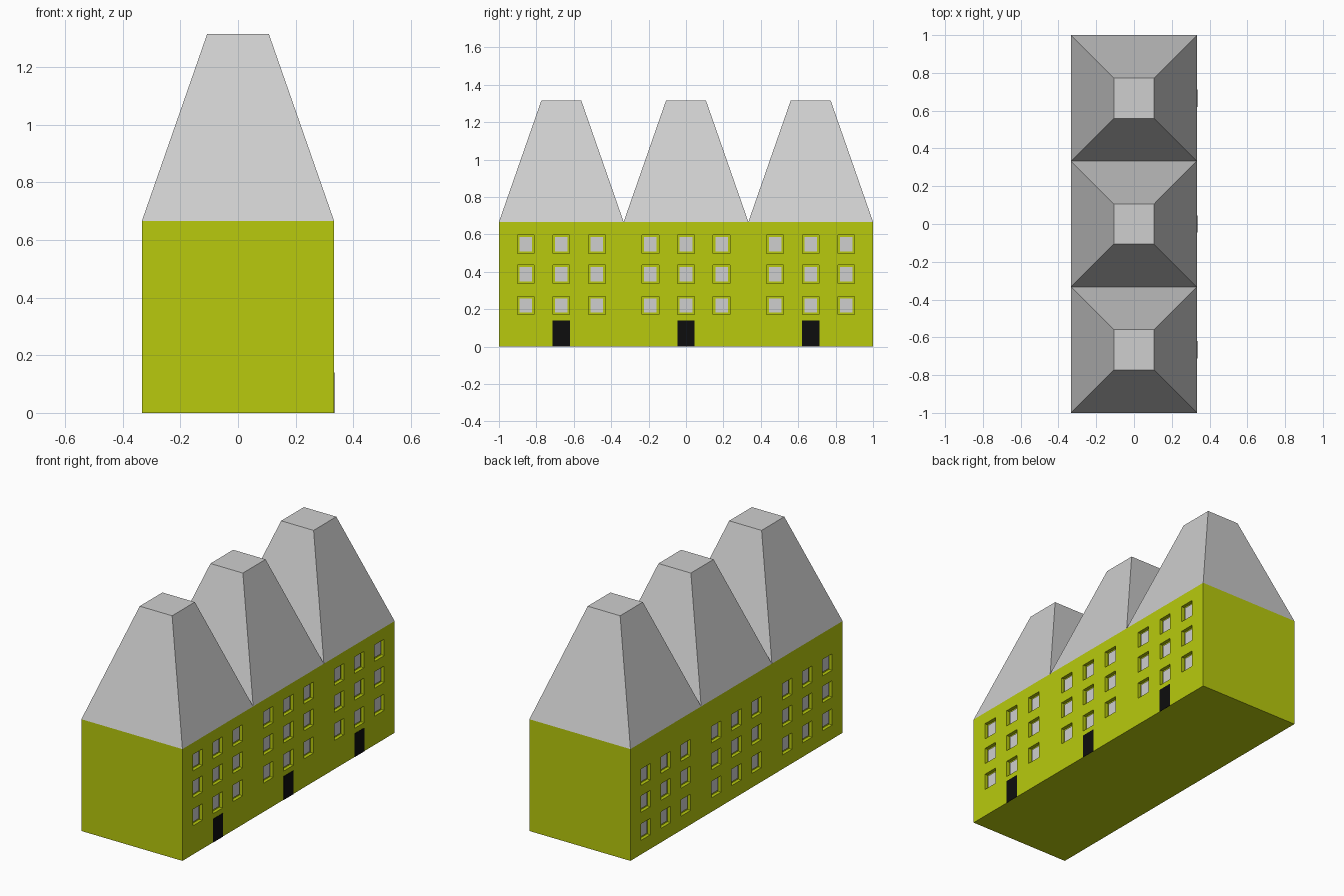
import bpy
import math

cube = bpy.data.objects.get("Cube")
if cube:
    bpy.data.objects.remove(cube, do_unlink=True)

HALF = 1 / 3       # half the width of one house
WALL_TOP = 2 / 3
ROOF_TOP = 1.315
DEPTH = 0.02       # window recess


def material(name, r, g, b):
    mat = bpy.data.materials.new(name)
    mat.use_nodes = True
    mat.diffuse_color = (r, g, b, 1)
    mat.node_tree.nodes["Principled BSDF"].inputs["Base Color"].default_value = (r, g, b, 1)
    return mat


lime = material("lime_wall", 0.48, 0.59, 0.004)
grey = material("light_grey", 0.62, 0.62, 0.62)
black = material("black_door", 0.004, 0.004, 0.004)


def box(name, centre, size, mat):
    bpy.ops.mesh.primitive_cube_add(size=1, location=centre)
    obj = bpy.context.object
    obj.name = name
    obj.scale = size
    bpy.ops.object.transform_apply(location=False, rotation=False, scale=True)
    obj.data.materials.append(mat)
    return obj


# Long terrace wall
walls = box("walls", (0, 0, WALL_TOP / 2), (2 * HALF, 2, WALL_TOP), lime)

# Windows: openings with a smaller pane standing inside; the left and right
# sides of the block have their rows at different heights
cutters = []
for side, rows in ((1, (0.22, 0.387, 0.547)), (-1, (0.133, 0.30, 0.46))):
    for house in (-1, 0, 1):
        for column in (-1, 0, 1):
            y = house * 2 * HALF + column * 0.19
            for z in rows:
                cutters.append(box("window_cutter", (side * HALF, y, z),
                                   (2 * DEPTH, 0.09, 0.098), lime))
                box("window_pane", (side * (HALF - DEPTH + 0.002), y, z),
                    (0.008, 0.067, 0.076), grey)

# Cut all the openings at once
bpy.ops.object.select_all(action="DESELECT")
for cutter in cutters:
    cutter.select_set(True)
bpy.context.view_layer.objects.active = cutters[0]
bpy.ops.object.join()
cutter = bpy.context.object
cutter.hide_render = True

bpy.ops.object.select_all(action="DESELECT")
walls.select_set(True)
bpy.context.view_layer.objects.active = walls
cut = walls.modifiers.new("window_openings", "BOOLEAN")
cut.operation = "DIFFERENCE"
cut.solver = "EXACT"
cut.object = cutter
bpy.ops.object.modifier_apply(modifier=cut.name)
bpy.data.objects.remove(cutter, do_unlink=True)

for house in (-1, 0, 1):
    y = house * 2 * HALF
    # Front doors along one long side
    box("door", (HALF, y, 0.07), (0.004, 0.092, 0.14), black)
    # Steep truncated roof on each house
    bpy.ops.mesh.primitive_cone_add(
        vertices=4, radius1=HALF * math.sqrt(2), radius2=0.107 * math.sqrt(2),
        depth=ROOF_TOP - WALL_TOP, location=(0, y, (WALL_TOP + ROOF_TOP) / 2),
        rotation=(0, 0, math.pi / 4))
    roof = bpy.context.object
    roof.name = "roof"
    roof.data.materials.append(grey)
